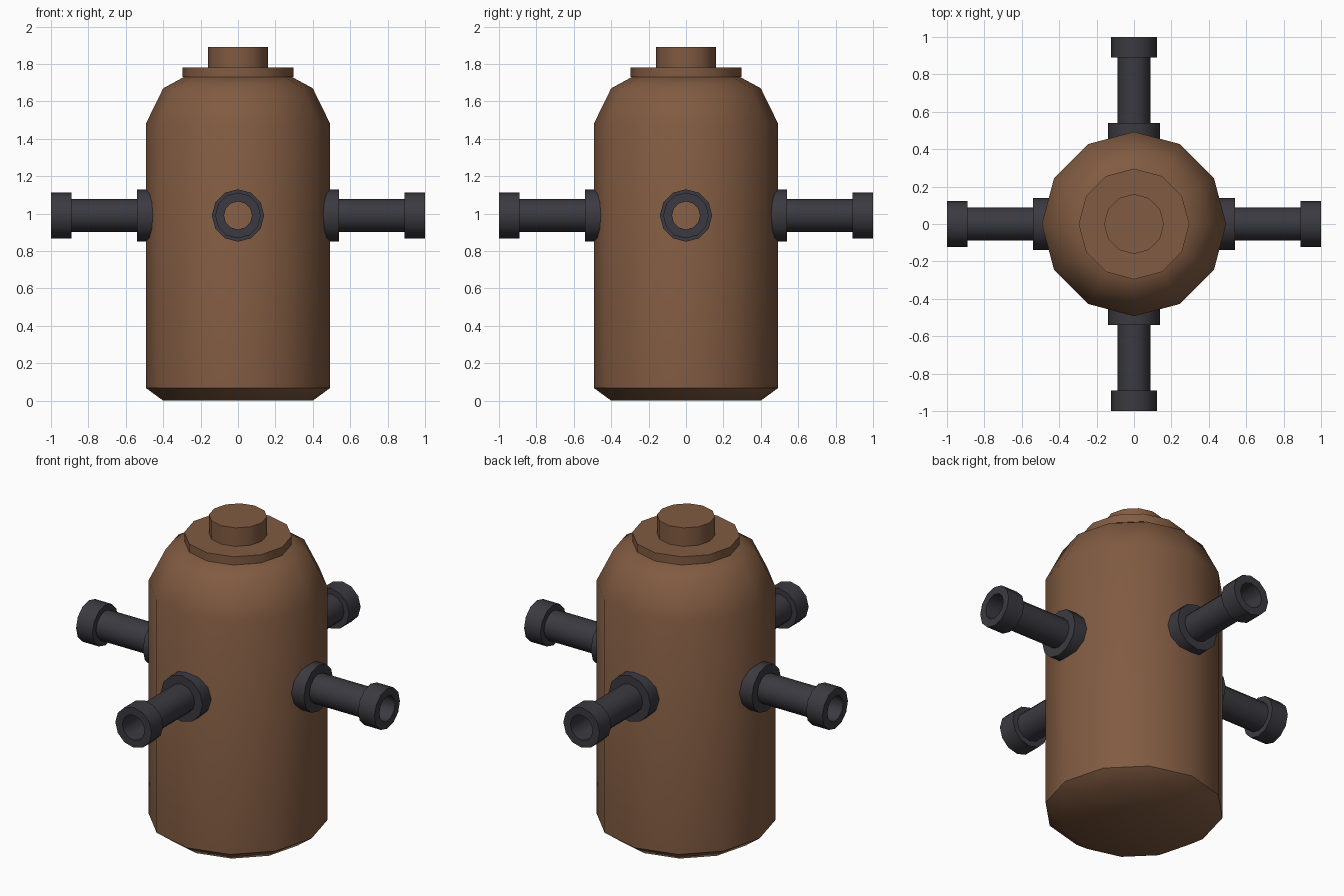
import bpy, bmesh, math
from mathutils import Matrix

cube = bpy.data.objects.get("Cube")
if cube:
    bpy.data.objects.remove(cube, do_unlink=True)

SIDES = 12


def material(name, rgb):
    m = bpy.data.materials.new(name)
    m.use_nodes = True
    color = (*rgb, 1.0)
    m.diffuse_color = color
    bsdf = m.node_tree.nodes["Principled BSDF"]
    bsdf.inputs["Base Color"].default_value = color
    bsdf.inputs["Roughness"].default_value = 0.8
    return m


brown = material("rusty_brown", (0.220, 0.105, 0.054))
gunmetal = material("dark_gunmetal", (0.042, 0.042, 0.052))


def lathe(name, profile, mat, closed=False, matrix=Matrix()):
    """Revolve (radius, height) points about z; a closed profile makes a tube, an open one is capped."""
    bm = bmesh.new()
    rings = []
    for r, h in profile:
        rings.append([bm.verts.new((r * math.cos(a), r * math.sin(a), h))
                      for a in (2 * math.pi * i / SIDES for i in range(SIDES))])
    pairs = list(zip(rings, rings[1:]))
    if closed:
        pairs.append((rings[-1], rings[0]))
    else:
        bm.faces.new(rings[0])
        bm.faces.new(rings[-1])
    for low, high in pairs:
        for i in range(SIDES):
            j = (i + 1) % SIDES
            bm.faces.new((low[i], low[j], high[j], high[i]))
    bmesh.ops.recalc_face_normals(bm, faces=bm.faces)
    bm.transform(matrix)
    mesh = bpy.data.meshes.new(name)
    bm.to_mesh(mesh)
    bm.free()
    mesh.materials.append(mat)
    obj = bpy.data.objects.new(name, mesh)
    bpy.context.collection.objects.link(obj)
    bpy.ops.object.select_all(action="DESELECT")
    obj.select_set(True)
    bpy.context.view_layer.objects.active = obj
    bpy.ops.object.shade_smooth_by_angle(angle=math.radians(40))
    return obj


# Main tank with chamfered foot and rounded shoulder
lathe("tank_body", [(0.40, 0.0), (0.493, 0.068), (0.493, 1.48),
                    (0.40, 1.67), (0.29, 1.73)], brown)

# Stepped lid and knob
lathe("lid", [(0.296, 1.73), (0.296, 1.78)], brown)
lathe("lid_knob", [(0.16, 1.78), (0.16, 1.892)], brown)

# Four hollow pipes, each with a collar at the tank and a thick muzzle ring
pipe = [(0.075, 0.43), (0.14, 0.43), (0.14, 0.54), (0.088, 0.54),
        (0.088, 0.89), (0.122, 0.89), (0.122, 1.0), (0.075, 1.0)]
for k, side in enumerate(("left", "back", "right", "front")):
    place = (Matrix.Translation((0, 0, 0.99))
             @ Matrix.Rotation(k * math.pi / 2, 4, "Z")
             @ Matrix.Rotation(math.pi / 2, 4, "Y"))
    lathe(f"{side}_pipe", pipe, gunmetal, closed=True, matrix=place)
